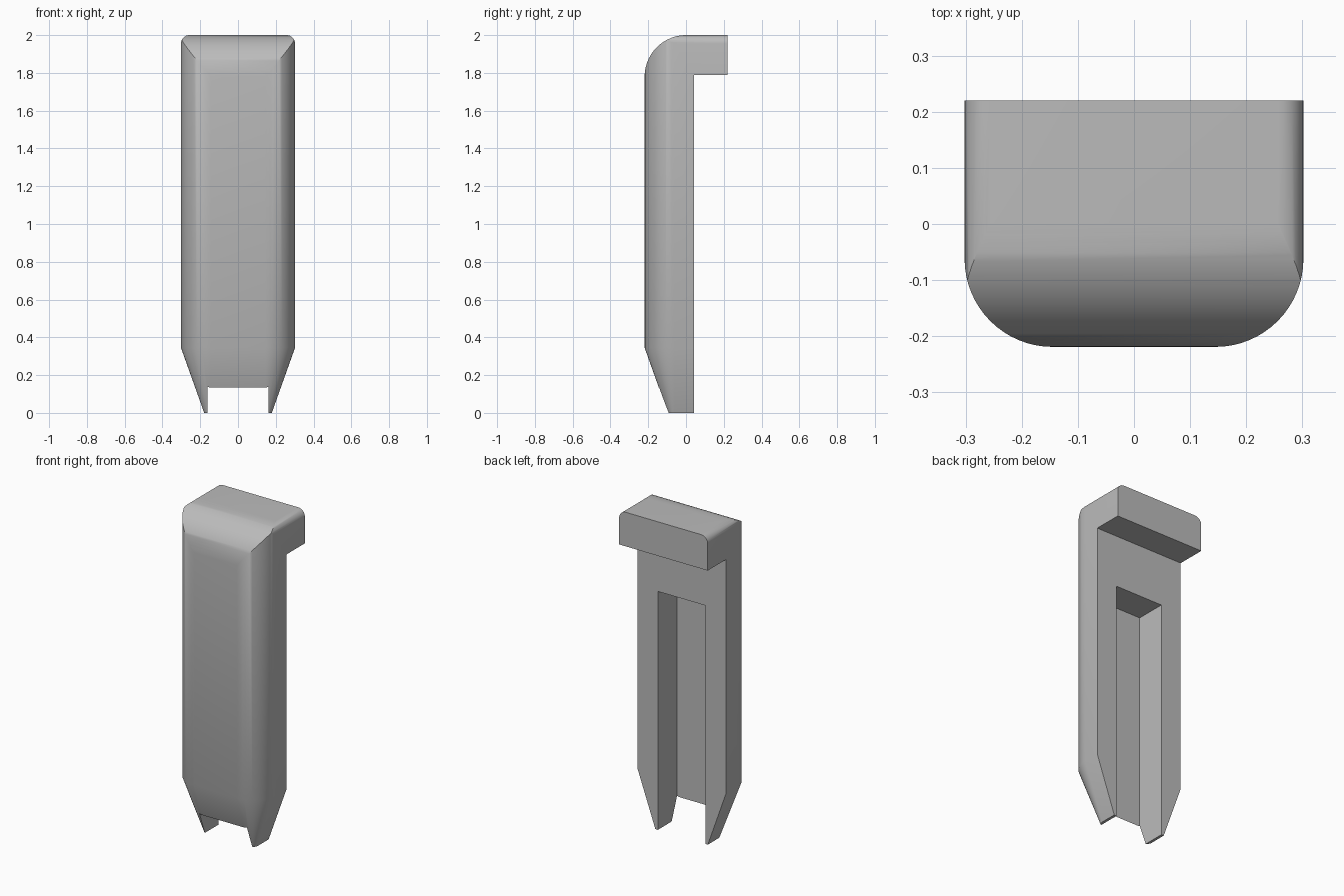
import bpy, bmesh, math

cube = bpy.data.objects.get("Cube")
if cube:
    bpy.data.objects.remove(cube, do_unlink=True)

HALF_W, FRONT, BACK, TOP = 0.302, -0.219, 0.22, 2.0
BODY_BACK, HEAD_Z, TAPER_Z, INSET = 0.043, 1.79, 0.345, 0.123
SLOT_W, SLOT_FLOOR, SLOT_TOP = 0.162, -0.144, 1.47

grey = bpy.data.materials.new("plain grey")
grey.use_nodes = True
colour = (0.5, 0.5, 0.5, 1)
grey.diffuse_color = colour
grey.node_tree.nodes["Principled BSDF"].inputs["Base Color"].default_value = colour


def arc(cx, cy, r, start, end, steps=16):
    angles = [math.radians(start + (end - start) * i / steps) for i in range(steps + 1)]
    return [(cx + r * math.cos(a), cy + r * math.sin(a)) for a in angles]


def loft(name, rings):
    """Closed solid through rings that have equal point counts."""
    bm = bmesh.new()
    loops = [[bm.verts.new(p) for p in ring] for ring in rings]
    n = len(loops[0])
    for a, b in zip(loops, loops[1:]):
        for i in range(n):
            j = (i + 1) % n
            bm.faces.new((a[i], a[j], b[j], b[i]))
    bm.faces.new(loops[0][::-1])
    bm.faces.new(loops[-1])
    bmesh.ops.recalc_face_normals(bm, faces=bm.faces)
    mesh = bpy.data.meshes.new(name)
    bm.to_mesh(mesh)
    bm.free()
    mesh.materials.append(grey)
    obj = bpy.data.objects.new(name, mesh)
    bpy.context.collection.objects.link(obj)
    return obj


def plan(inset, z, r=0.157):
    """U-shaped plan outline with rounded front corners, drawn in by inset."""
    cx, cy = HALF_W - r, FRONT + r
    pts = [(-HALF_W + inset, 0.3)] + arc(-cx, cy, r - inset, 180, 270)
    pts += arc(cx, cy, r - inset, 270, 360) + [(HALF_W - inset, 0.3)]
    return [(x, y, z) for x, y in pts]


def cut(target, cutter, operation):
    mod = target.modifiers.new(operation.title(), "BOOLEAN")
    mod.object, mod.operation, mod.solver = cutter, operation, "EXACT"
    bpy.context.view_layer.objects.active = target
    bpy.ops.object.modifier_apply(modifier=mod.name)
    bpy.data.objects.remove(cutter, do_unlink=True)


# Body: rounded plan with tapered foot
body = loft("hooked_clip", [plan(INSET, 0), plan(0, TAPER_Z), plan(0, TOP + 0.1)])

# Hooked side profile with a round front shoulder
side = [(-0.4, -0.1), (BODY_BACK, -0.1), (BODY_BACK, HEAD_Z), (BACK, HEAD_Z), (BACK, TOP)]
side += arc(FRONT + 0.22, TOP - 0.22, 0.22, 90, 180, 20) + [(-0.4, TOP - 0.22)]
cut(body, loft("side_profile", [[(x, y, z) for y, z in side] for x in (-0.5, 0.5)]), "INTERSECT")

# Small rounding along the upper side edges
r = 0.045
front = [(-0.4, -0.1), (0.4, -0.1), (0.4, TOP - r)]
front += arc(HALF_W - r, TOP - r, r, 0, 90, 8) + arc(r - HALF_W, TOP - r, r, 90, 180, 8)
front += [(-0.4, TOP - r)]
cut(body, loft("front_profile", [[(x, y, z) for x, z in front] for y in (-0.5, 0.5)]), "INTERSECT")

# Slot in the back, open at the foot
slot = [(-SLOT_W, SLOT_FLOOR), (SLOT_W, SLOT_FLOOR), (SLOT_W, 0.2), (-SLOT_W, 0.2)]
cut(body, loft("back_slot", [[(x, y, z) for x, y in slot] for z in (-0.1, SLOT_TOP)]), "DIFFERENCE")

bpy.ops.object.select_all(action="DESELECT")
body.select_set(True)
bpy.context.view_layer.objects.active = body
bpy.ops.object.shade_smooth_by_angle(angle=math.radians(38))
